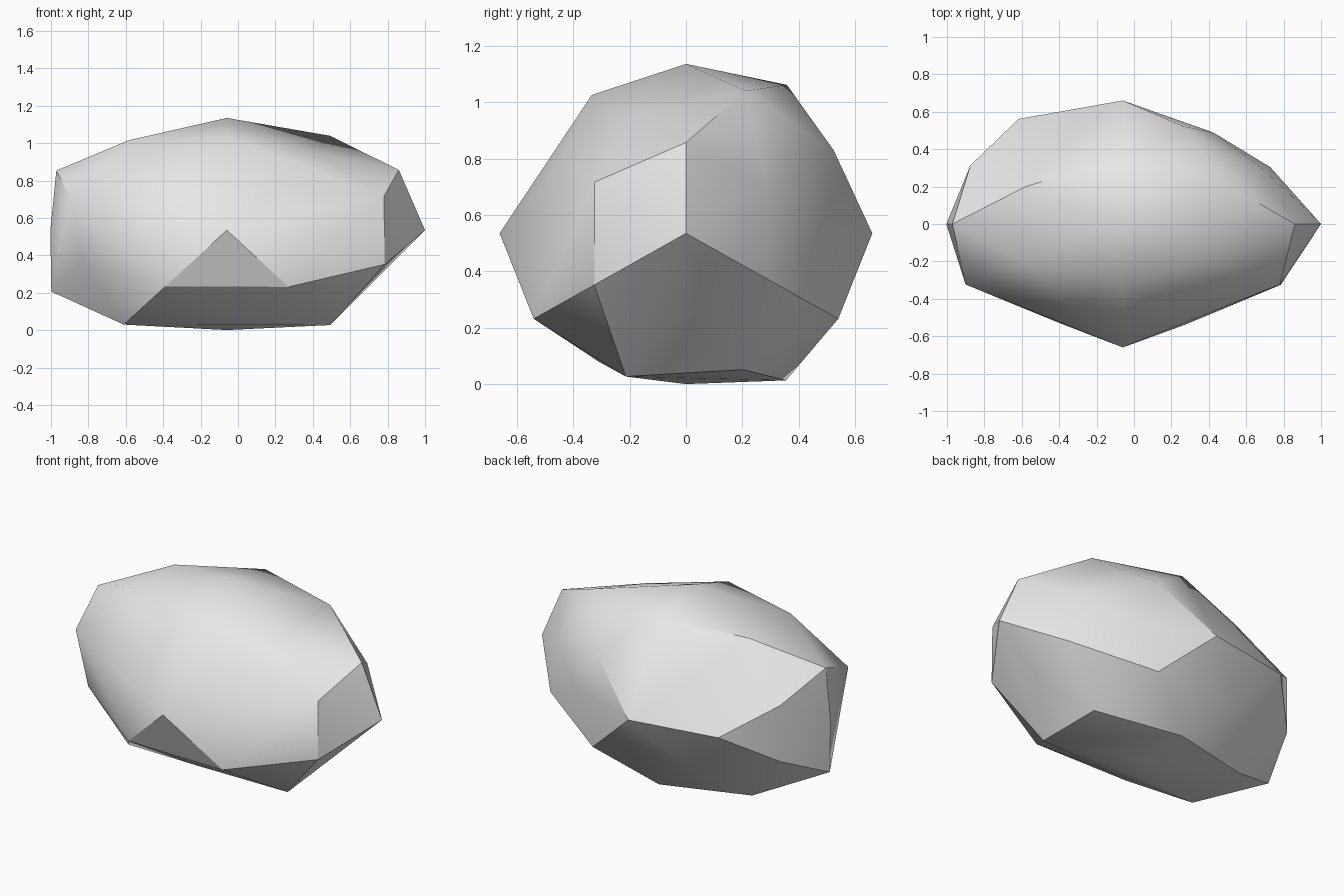
import bpy
import bmesh
import math
from mathutils import Vector

# Remove the default cube
cube = bpy.data.objects.get("Cube")
if cube:
    bpy.data.objects.remove(cube, do_unlink=True)

CENTRE = Vector((-0.06, 0, 0.535))
SIZE = Vector((1.06, 0.66, 0.60))

# Directions of a once-divided icosahedron, one per mirrored family.
# Each family lists how far every mirrored copy is worn in or bulged out,
# with the positive side first on each axis.
FAMILIES = [
    ((1, 0, 0), (1, 0.89)),
    ((0, 1, 0), (1, 1)),
    ((0, 0, 1), (1, 0.89)),
    ((0.851, 0, 0.526), (1.02, 0.86, 1.01, 1.04)),
    ((0, 0.526, 0.851), (1.03, 1.02, 0.96, 0.89)),
    ((0.526, 0.851, 0), (0.87, 0.8, 1, 0.8)),
    ((0.5, 0.309, 0.809), (1.04, 0.995, 0.86, 1.045, 0.98, 1.03, 0.99, 1.04)),
    ((0.309, 0.809, 0.5), (0.98, 1.01, 0.83, 1.01, 0.88, 0.9, 0.83, 1)),
    ((0.809, 0.5, 0.309), (0.88, 0.92, 0.98, 0.985, 0.95, 0.95, 0.98, 0.9)),
]


def mirrored(direction):
    """All copies of a direction mirrored across the three axis planes."""
    copies = [()]
    for value in direction:
        signed = (value, -value) if value else (value,)
        copies = [head + (v,) for head in copies for v in signed]
    return copies


def make_material(name, colour):
    material = bpy.data.materials.new(name)
    material.use_nodes = True
    material.diffuse_color = colour
    shader = material.node_tree.nodes["Principled BSDF"]
    shader.inputs["Base Color"].default_value = colour
    shader.inputs["Roughness"].default_value = 0.9
    return material


# Chipped boulder: the convex skin around the uneven points
bm = bmesh.new()
for direction, reaches in FAMILIES:
    for copy, reach in zip(mirrored(direction), reaches):
        bm.verts.new(CENTRE + Vector(copy) * SIZE * reach)
hull = bmesh.ops.convex_hull(bm, input=bm.verts[:])
unused = [g for g in hull["geom_interior"] if isinstance(g, bmesh.types.BMVert)]
bmesh.ops.delete(bm, geom=unused, context="VERTS")
bmesh.ops.recalc_face_normals(bm, faces=bm.faces[:])

mesh = bpy.data.meshes.new("boulder")
bm.to_mesh(mesh)
bm.free()
mesh.materials.append(make_material("stone grey", (0.8, 0.8, 0.8, 1)))
boulder = bpy.data.objects.new("boulder", mesh)
bpy.context.collection.objects.link(boulder)

# Soft facets with crisp chipped edges
bpy.ops.object.select_all(action="DESELECT")
boulder.select_set(True)
bpy.context.view_layer.objects.active = boulder
bpy.ops.object.shade_smooth_by_angle(angle=math.radians(30))
